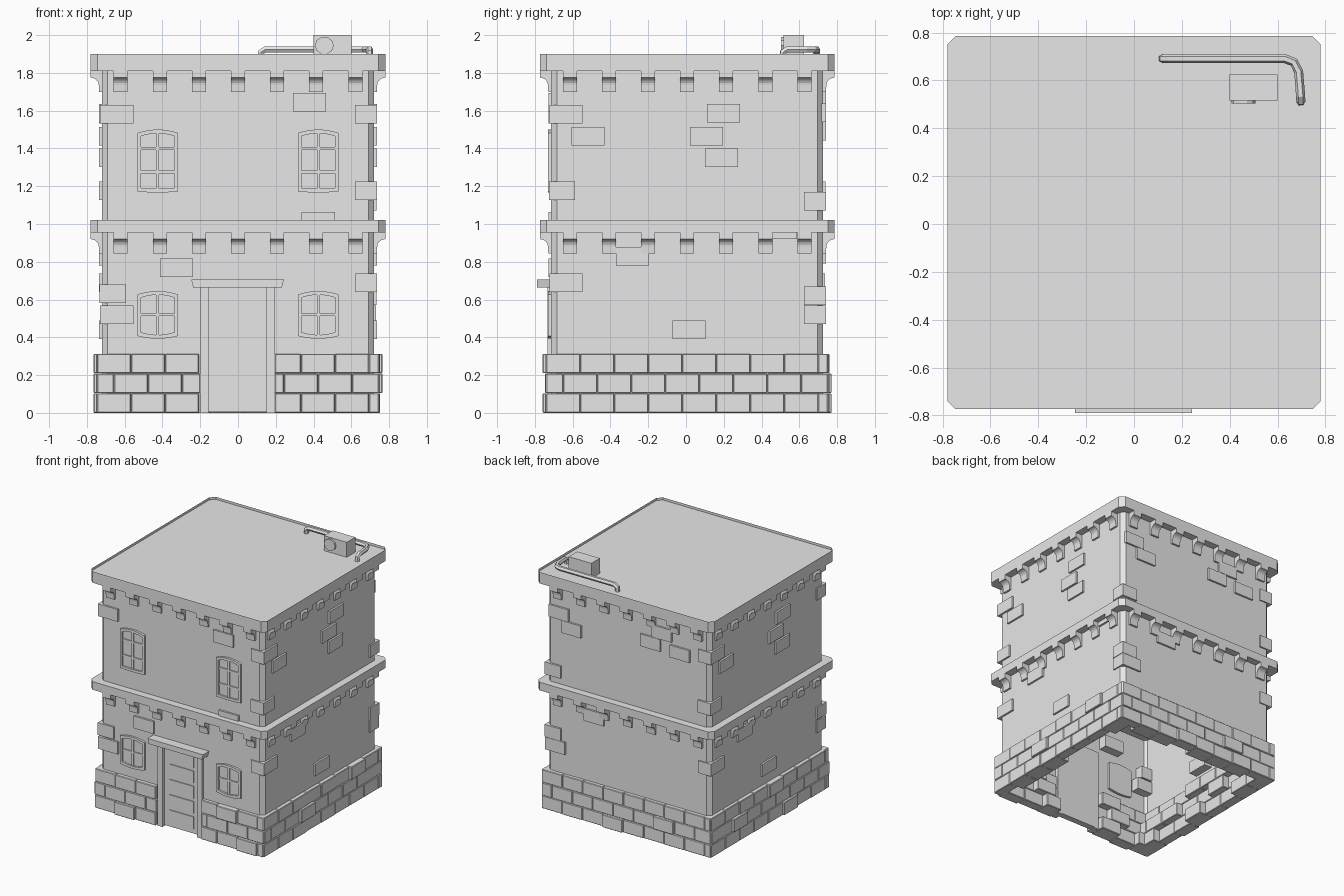
import bpy, bmesh, math, random
from mathutils import Vector, Matrix

random.seed(4)
cube = bpy.data.objects.get("Cube")
if cube:
    bpy.data.objects.remove(cube)

stone = bpy.data.materials.new("plain_grey")
stone.use_nodes = True
stone.diffuse_color = (0.8, 0.8, 0.8, 1)
stone.node_tree.nodes["Principled BSDF"].inputs["Base Color"].default_value = (0.8, 0.8, 0.8, 1)

SHIFT = Vector((0, 0.006, 0))
WALL, BRICK_W, COURSE = 0.72, 0.175, 0.105


def finish(name, bm, bevel=0):
    bmesh.ops.recalc_face_normals(bm, faces=bm.faces)
    mesh = bpy.data.meshes.new(name)
    bm.to_mesh(mesh)
    bm.free()
    mesh.materials.append(stone)
    obj = bpy.data.objects.new(name, mesh)
    obj.location = SHIFT
    bpy.context.collection.objects.link(obj)
    if bevel:
        mod = obj.modifiers.new("worn_edges", 'BEVEL')
        mod.width, mod.segments = bevel, 1
    return obj


def loft(bm, sections, closed=False):
    """Skin a row of equal point loops, capped unless closed."""
    rows = [[bm.verts.new(p) for p in s] for s in sections]
    pairs = list(zip(rows, rows[1:]))
    if closed:
        pairs.append((rows[-1], rows[0]))
    for a, b in pairs:
        for i in range(len(a)):
            j = (i + 1) % len(a)
            bm.faces.new((a[i], a[j], b[j], b[i]))
    if not closed:
        bm.faces.new(rows[0])
        bm.faces.new(rows[-1])


def side_point(side, u, d, z):
    """u runs along a side, d outward; side 0 is the front, then anticlockwise."""
    return Matrix.Rotation(side * math.pi / 2, 3, 'Z') @ Vector((u, -d, z))


def box(bm, side, u0, u1, d0, d1, z0, z1):
    loft(bm, [[side_point(side, u, d, z) for u, z in ((u0, z0), (u1, z0), (u1, z1), (u0, z1))]
              for d in (d0, d1)])


def octagon(h, c):
    """Square with cut corners, starting on the front side."""
    return [side_point(s, u, h, 0).to_2d() for s in range(4) for u in (c - h, h - c)]


def wall_sections(outer, inner, z0, z1):
    return [[(*o, z0), (*o, z1), (*i, z1), (*i, z0)] for o, i in zip(outer, inner)]


# Hollow walls: an unbroken upper ring and a lower strip that leaves the doorway
DOOR_L, DOOR_R, DOOR_TOP = -0.155, 0.15, 0.665
bm = bmesh.new()
outer, inner = octagon(WALL, 0.03), octagon(WALL - 0.03, 0.02)
loft(bm, wall_sections(outer, inner, DOOR_TOP, 1.85), closed=True)


def door_path(points, d):
    return [Vector((DOOR_R, -d))] + points[1:] + points[:1] + [Vector((DOOR_L, -d))]


loft(bm, wall_sections(door_path(outer, WALL), door_path(inner, WALL - 0.03), 0, DOOR_TOP))
finish("walls", bm)

# Cornices: a floor band, and a roof slab with a sunken top
for name, z0, z1 in (("floor_cornice", 0.955, 1.02), ("roof_slab", 1.81, 1.9)):
    bm = bmesh.new()
    loft(bm, [[(*p, z) for p in octagon(0.78, 0.035)] for z in (z0, z1)])
    if name == "roof_slab":
        bm.faces.ensure_lookup_table()
        top = max(bm.faces, key=lambda f: f.calc_center_median().z)
        bmesh.ops.inset_region(bm, faces=[top], thickness=0.033)
        bmesh.ops.translate(bm, verts=list(bmesh.ops.extrude_discrete_faces(
            bm, faces=[top])["faces"][0].verts), vec=(0, 0, -0.02))
    finish(name, bm)

# Corbels with a hollow curve beneath each cornice
for name, z in (("floor_corbels", 0.955), ("roof_corbels", 1.81)):
    bm = bmesh.new()
    profile = [(0.70, 0.01), (0.78, 0.01), (0.78, -0.035)]
    for i in range(1, 6):
        a = i * math.pi / 10
        profile.append((0.78 - 0.043 * math.sin(a), -0.075 + 0.04 * math.cos(a)))
    profile += [(0.735, -0.11), (0.70, -0.11)]
    for side in range(4):
        for i in range(-3, 4):
            c = i * 0.207
            loft(bm, [[side_point(side, u, d, z + h) for d, h in profile]
                      for u in (c - 0.037, c + 0.037)])
    finish(name, bm)

# Base courses in running bond, some bricks standing proud, doorway left clear
PROUD = {(0, 0, 1), (0, 0, 7), (0, 2, 6), (1, 1, 3), (1, 2, 6), (2, 0, 3), (2, 1, 6),
         (3, 1, 2), (3, 0, 5), (3, 2, 4)}
bm = bmesh.new()
for side in range(4):
    for row in range(3):
        for i in range(9):
            u0 = -0.745 + 0.18 * i - (0.09 if row % 2 else 0)
            u1 = min(u0 + 0.178, 0.745)
            u0 = max(u0, -0.745)
            d = 0.765 if (side, row, i) in PROUD else 0.747 + random.uniform(0, 0.006)
            depth = random.choice((0.62, 0.67))
            spans = [(u0, u1)]
            if side == 0:
                spans = [(u0, min(u1, -0.2)), (max(u0, 0.195), u1)]
            for a, b in spans:
                if b - a > 0.01:
                    box(bm, side, a, b, depth, d, row * COURSE, row * COURSE + 0.103)
finish("base_bricks", bm, bevel=0.004)

# Loose bricks showing on the walls: centre along the side, centre height
FRONT = [(-0.642, 1.58), (0.378, 1.645), (0.425, 1.015), (-0.325, 0.768),
         (-0.68, 0.63), (-0.642, 0.52)]
FLANK = [(-0.642, 1.58), (-0.525, 1.465), (0.102, 1.465), (0.192, 1.587), (0.183, 1.352),
         (-0.68, 1.175), (-0.29, 0.83), (-0.642, 0.69), (0.01, 0.44), (0.495, 0.97)]
BACK = [(-0.5, 1.49), (-0.61, 1.59), (0.3, 1.67), (0.2, 1.57), (0.46, 1.55),
        (-0.3, 0.84), (-0.642, 0.52), (-0.68, 0.62), (-0.68, 1.12)]
bm = bmesh.new()
for side, spots in enumerate((FRONT, FLANK, BACK, FLANK)):
    for u, z in spots:
        box(bm, side, max(u - BRICK_W / 2, -0.732), u + BRICK_W / 2, 0.62, 0.735,
            z - 0.049, z + 0.049)
finish("wall_bricks", bm)


# Windows with bowed frames and glazing bars
def arch(c, w, z0, z1, rise, sag):
    ts = [i / 4 - 1 for i in range(9)]
    top = [(c + w * t, z1 - rise * t * t) for t in ts]
    return top + [(c - w * t, z0 + sag * t * t) for t in ts]


def window(name, c, z0, z1, sag, bars):
    bm = bmesh.new()
    out = arch(c, 0.108, z0, z1, 0.018, sag)
    inn = arch(c, 0.088, z0 + 0.02, z1 - 0.02, 0.015, sag)
    loft(bm, [[side_point(0, u, d, z) for u, z in out] for d in (0.67, 0.723)])
    loft(bm, [[side_point(0, *p) for p in ((o[0], 0.71, o[1]), (o[0], 0.737, o[1]),
                                           (i[0], 0.737, i[1]), (i[0], 0.71, i[1]))]
              for o, i in zip(out, inn)], closed=True)
    box(bm, 0, c - 0.008, c + 0.008, 0.71, 0.732, z0 + 0.015, z1 - 0.015)
    for z in bars:
        box(bm, 0, c - 0.095, c + 0.095, 0.71, 0.731, z - 0.007, z + 0.007)
    finish(name, bm)


for label, c in (("right", -0.425), ("left", 0.425)):
    window("upper_window_" + label, c, 1.167, 1.5, 0.004, (1.275, 1.4))
    window("lower_window_" + label, c, 0.393, 0.645, 0.014, (0.52,))

# Door with raised panels, its jambs and lintel
bm = bmesh.new()
box(bm, 0, DOOR_L, DOOR_R, 0.66, 0.71, 0.005, DOOR_TOP)
for i in range(5):
    z = 0.045 + i * 0.122
    box(bm, 0, -0.11, 0.105, 0.70, 0.717, z, z + 0.095)
finish("door", bm)
bm = bmesh.new()
for u0, u1 in ((-0.2, DOOR_L), (DOOR_R, 0.195)):
    box(bm, 0, u0, u1, 0.66, 0.74, 0, DOOR_TOP)
finish("door_jambs", bm)
bm = bmesh.new()
loft(bm, [[side_point(0, u, d, z) for u, z in ((-0.237, 0.663), (0.232, 0.663),
                                               (0.243, 0.705), (-0.247, 0.705))]
          for d in (0.70, 0.795)])
finish("door_lintel", bm)

# Rooftop unit with a round fan cover
bm = bmesh.new()
box(bm, 2, -0.6, -0.4, 0.51, 0.618, 1.875, 2.0)
ring = [(0.457 + 0.05 * math.cos(a), 1.945 + 0.047 * math.sin(a))
        for a in (math.pi / 5 * k for k in range(10))]
loft(bm, [[(x, y, z) for x, z in ring] for y in (0.52, 0.497)])
finish("roof_unit", bm)

# Bent roof pipe dipping into the slab at both ends
curve = bpy.data.curves.new("roof_pipe", 'CURVE')
curve.dimensions = '3D'
curve.bevel_depth, curve.bevel_resolution, curve.use_fill_caps = 0.019, 1, True
path = [(0.12, 0.685, 1.87), (0.122, 0.685, 1.91), (0.145, 0.685, 1.924),
        (0.63, 0.685, 1.924), (0.668, 0.67, 1.924), (0.688, 0.63, 1.924),
        (0.696, 0.53, 1.924), (0.697, 0.508, 1.91), (0.697, 0.506, 1.87)]
spline = curve.splines.new('POLY')
spline.points.add(len(path) - 1)
for point, co in zip(spline.points, path):
    point.co = (*co, 1)
spline.use_smooth = False
curve.materials.append(stone)
pipe = bpy.data.objects.new("roof_pipe", curve)
pipe.location = SHIFT
bpy.context.collection.objects.link(pipe)
